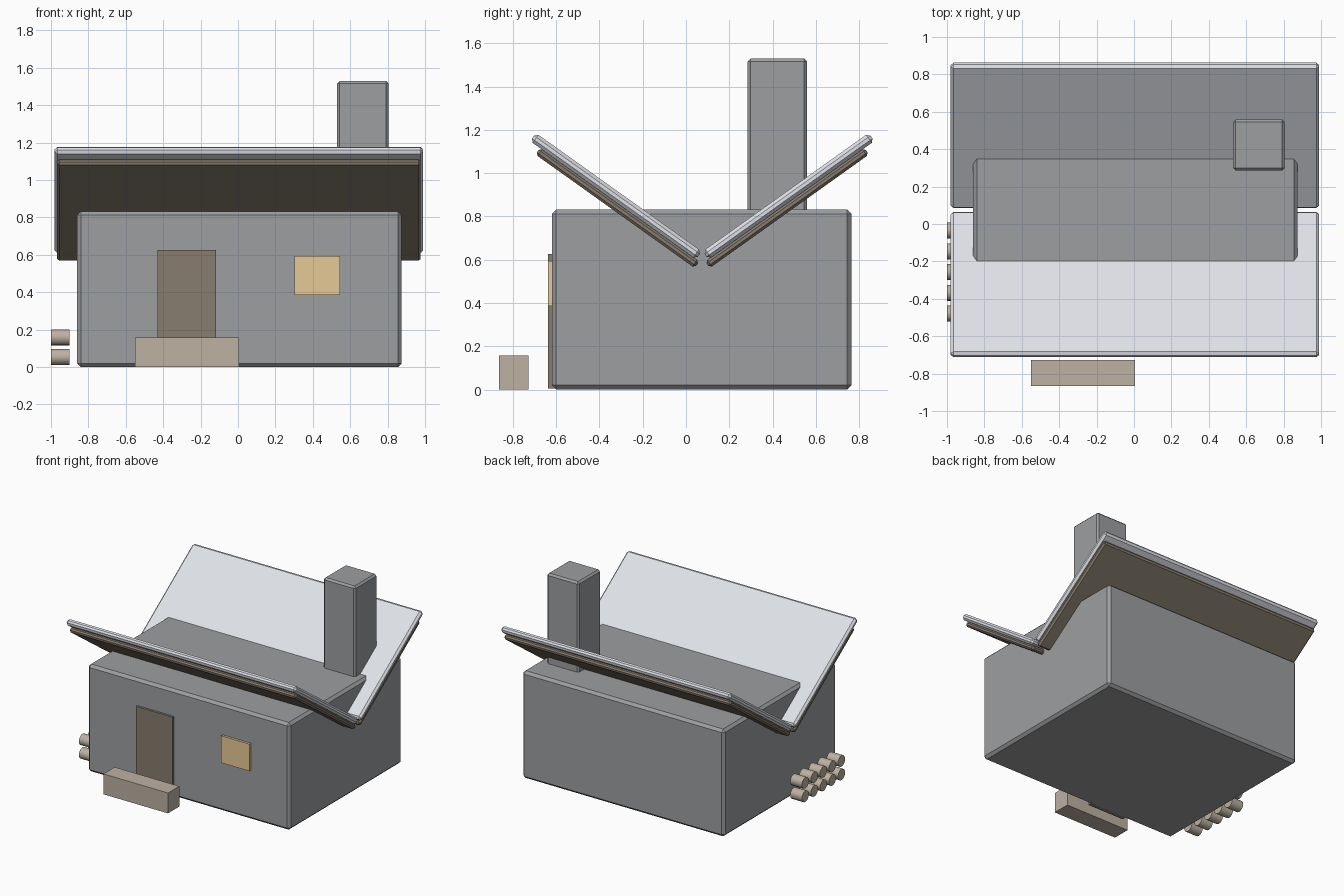
import bpy
import math
from mathutils import Matrix, Vector

cube = bpy.data.objects.get("Cube")
if cube:
    bpy.data.objects.remove(cube, do_unlink=True)


def make_material(name, r, g, b):
    mat = bpy.data.materials.new(name)
    mat.use_nodes = True
    mat.diffuse_color = (r, g, b, 1)
    mat.node_tree.nodes["Principled BSDF"].inputs["Base Color"].default_value = (r, g, b, 1)
    return mat


stone = make_material("grey stone", 0.34, 0.345, 0.355)
snow = make_material("pale roof", 0.76, 0.78, 0.83)
dark_wood = make_material("dark wood", 0.245, 0.205, 0.157)
light_wood = make_material("light wood", 0.51, 0.44, 0.36)
glow = make_material("warm glass", 0.81, 0.60, 0.31)


def box(name, mat, x, y, z, bevel=0.0, matrix=None):
    """Box spanning the given (low, high) ranges, optionally chamfered and placed by a matrix."""
    bpy.ops.mesh.primitive_cube_add(size=1)
    ob = bpy.context.object
    ob.name = name
    spans = (x, y, z)
    centre = Vector([(a + b) / 2 for a, b in spans])
    size = [b - a for a, b in spans]
    ob.data.transform(Matrix.Translation(centre) @ Matrix.Diagonal((*size, 1)))
    if matrix:
        ob.data.transform(matrix)
    ob.data.materials.append(mat)
    if bevel:
        mod = ob.modifiers.new("chamfer", "BEVEL")
        mod.width = bevel
        mod.segments = 1
    return ob


# House body and chimney
box("house_body", stone, (-0.86, 0.875), (-0.62, 0.765), (0, 0.832), 0.02)
box("chimney", stone, (0.53, 0.805), (0.285, 0.56), (0.7, 1.53), 0.014)

# Two roof slopes meeting in a valley, each a pale cover over a wooden deck
MIDDLE = 0.075
SLOPE = math.radians(35.5)
for side, label in ((1, "front"), (-1, "back")):
    place = (Matrix.Translation((0, MIDDLE, 1.18))
             @ Matrix.Rotation(0 if side == 1 else math.pi, 4, "Z")
             @ Matrix.Translation((0, -0.761, 0))
             @ Matrix.Rotation(-SLOPE, 4, "X"))
    # The half turn swaps left and right, so the x ranges are mirrored for the back
    cover_x = sorted((-0.98 * side, 0.99 * side))
    deck_x = sorted((-0.967 * side, 0.977 * side))
    box(label + "_roof_cover", snow, cover_x, (-0.01, 0.932), (-0.046, 0), 0.015, place)
    box(label + "_roof_deck", dark_wood, deck_x, (0.046, 0.95), (-0.082, -0.044), 0.012, place)

# Door, window and front step
box("door", dark_wood, (-0.43, -0.117), (-0.638, -0.6), (0.005, 0.627))
box("window", glow, (0.302, 0.545), (-0.638, -0.6), (0.385, 0.595))
box("front_step", light_wood, (-0.55, 0.005), (-0.865, -0.727), (0, 0.158))

# Stack of firewood logs beside the house
for row in range(2):
    for i in range(5):
        bpy.ops.mesh.primitive_cylinder_add(
            vertices=16, radius=0.043, depth=0.1,
            location=(-0.95, -0.035 - 0.111 * i, 0.054 + 0.105 * row),
            rotation=(0, math.pi / 2, 0))
        log = bpy.context.object
        log.name = f"log_{row + 1}_{i + 1}"
        log.data.materials.append(light_wood)
        bpy.ops.object.shade_smooth_by_angle(angle=math.radians(40))
